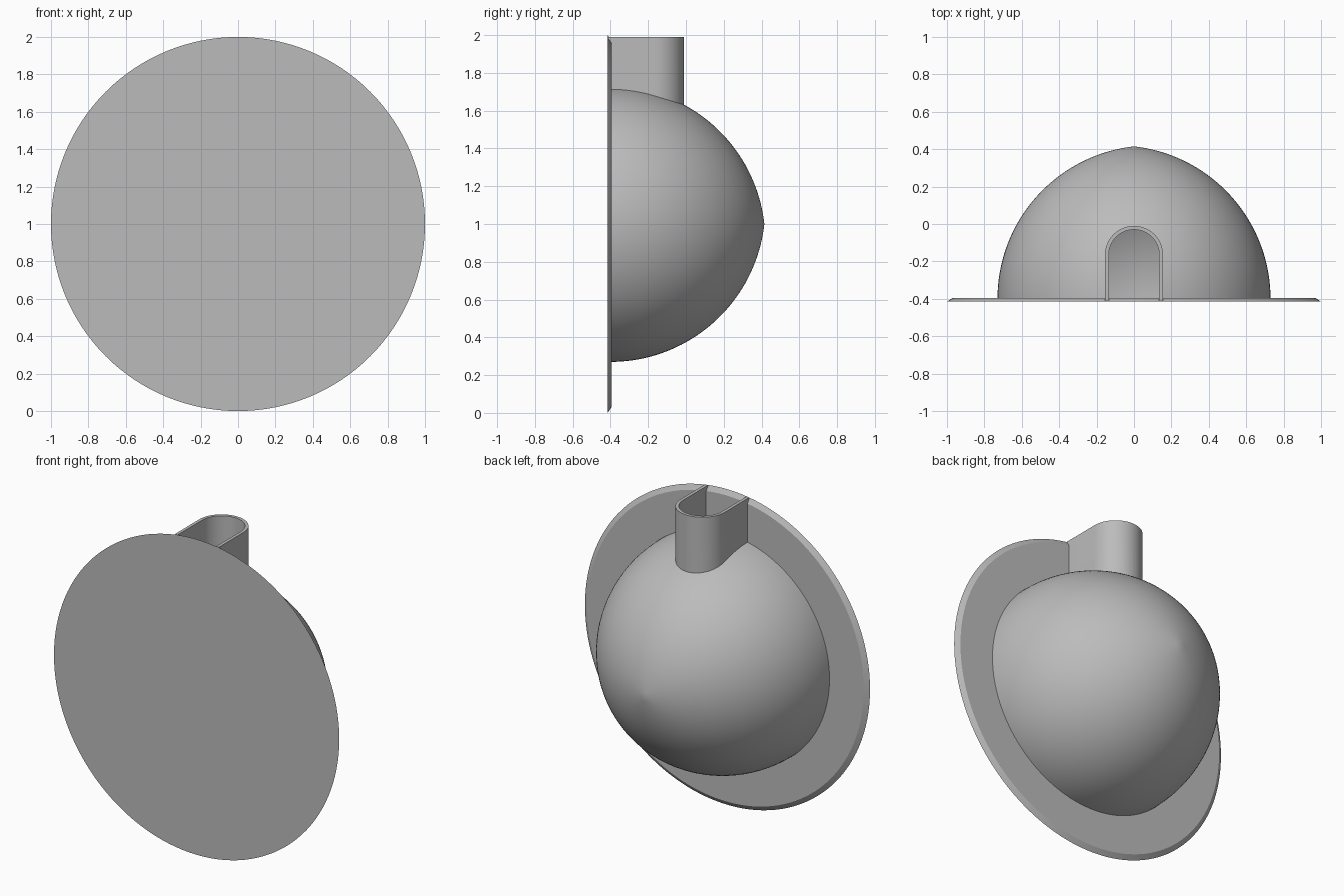
import bpy, bmesh, math
from mathutils import Matrix, Vector

cube = bpy.data.objects.get("Cube")
if cube:
    bpy.data.objects.remove(cube)

GREY = (0.5, 0.5, 0.5, 1)
mat = bpy.data.materials.new("plain grey")
mat.use_nodes = True
mat.diffuse_color = GREY
mat.node_tree.nodes["Principled BSDF"].inputs["Base Color"].default_value = GREY

BACK = -0.4        # plane where the dome meets the plate
WALL = 0.02


def finish(name, bm):
    bmesh.ops.remove_doubles(bm, verts=bm.verts, dist=0.0001)
    bmesh.ops.recalc_face_normals(bm, faces=bm.faces)
    mesh = bpy.data.meshes.new(name)
    bm.to_mesh(mesh)
    bm.free()
    mesh.materials.append(mat)
    ob = bpy.data.objects.new(name, mesh)
    bpy.context.collection.objects.link(ob)
    return ob


def lathe(name, profile, steps=128):
    """Spin (radius, y) points about the horizontal axis at z = 1."""
    bm = bmesh.new()
    vs = [bm.verts.new((r, y, 1)) for r, y in profile]
    es = [bm.edges.new(pair) for pair in zip(vs, vs[1:])]
    bmesh.ops.spin(bm, geom=vs + es, cent=(0, 0, 1), axis=(0, 1, 0),
                   angle=math.tau, steps=steps, use_merge=True)
    return finish(name, bm)


def prism(name, outline, z0, z1):
    bm = bmesh.new()
    face = bm.faces.new([bm.verts.new((x, y, z0)) for x, y in outline])
    top = bmesh.ops.extrude_face_region(bm, geom=[face])["geom"]
    bmesh.ops.translate(bm, vec=(0, 0, z1 - z0),
                        verts=[g for g in top if isinstance(g, bmesh.types.BMVert)])
    return finish(name, bm)


def arch(half, front):
    """U-shaped outline, open end towards the plate."""
    arc = [(half * math.cos(math.pi * i / 32), -0.165 + half * math.sin(math.pi * i / 32))
           for i in range(33)]
    return [(half, front)] + arc + [(-half, front)]


def dome_arc(radius, offset=0.09, steps=40):
    """Arc whose centre lies past the axis, which gives the pointed tip."""
    end = math.acos(offset / radius)
    return [(max(0, radius * math.cos(end * i / steps) - offset),
             BACK + radius * math.sin(end * i / steps)) for i in range(steps + 1)]


def cut(ob, cutter):
    mod = ob.modifiers.new("cut", "BOOLEAN")
    mod.operation = "DIFFERENCE"
    mod.solver = "EXACT"
    mod.object = cutter
    bpy.context.view_layer.objects.active = ob
    bpy.ops.object.modifier_apply(modifier=mod.name)


# Round mounting plate with a bevelled rim
plate = lathe("mounting_plate", [(0, -0.415), (1, -0.415), (0.97, -0.395), (0, -0.395)])

# Hollow pointed dome and the spout on top of it
outer, inner = dome_arc(0.82), dome_arc(0.82 - WALL)
dome = lathe("dome_shell", outer + inner[::-1] + [outer[0]])
spout = prism("filling_spout", arch(0.155, -0.412), 1.4, 1.99)

# Cutters that open the spout into the dome
bore = prism("bore_cutter", arch(0.135, -0.45), 1.2, 2.2)
hollow = lathe("hollow_cutter", [(0, -0.5), (inner[0][0], -0.5)] + inner)
cut(dome, bore)
cut(spout, bore)
cut(spout, hollow)
for helper in (bore, hollow):
    bpy.data.objects.remove(helper)

# Smooth curves, sharp edges
bpy.ops.object.select_all(action="DESELECT")
for ob in (plate, dome, spout):
    ob.select_set(True)
bpy.context.view_layer.objects.active = dome
bpy.ops.object.shade_smooth_by_angle(angle=math.radians(30))
